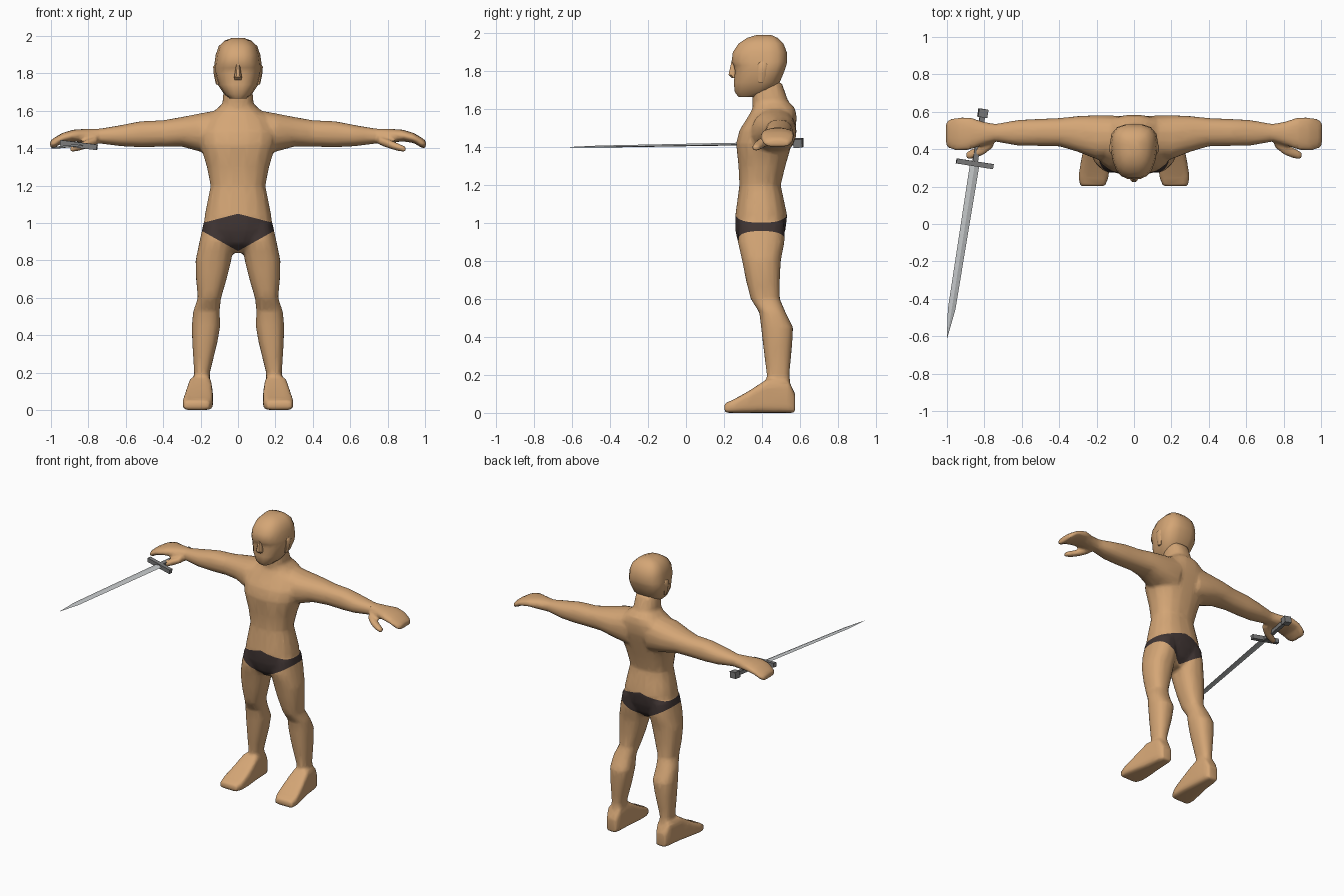
import bpy, bmesh, math
from mathutils import Vector, Matrix

cube = bpy.data.objects.get("Cube")
if cube:
    bpy.data.objects.remove(cube)


def material(name, colour):
    mat = bpy.data.materials.new(name)
    mat.use_nodes = True
    mat.diffuse_color = (*colour, 1)
    shader = next(n for n in mat.node_tree.nodes if n.type == 'BSDF_PRINCIPLED')
    shader.inputs["Base Color"].default_value = (*colour, 1)
    return mat


skin = material("skin", (.66, .38, .18))
cloth = material("dark cloth", (.052, .036, .034))
steel = material("blade steel", (.55, .57, .58))
iron = material("dark iron", (.2, .2, .2))


def loft(bm, axis, rings, sides=16, power=2.4, taper=0):
    """Skin rings (t, a0, a1, b0, b1) strung along an axis, with both ends capped."""
    loops = []
    for t, a0, a1, b0, b1 in rings:
        loop = []
        for i in range(sides):
            angle = math.tau * (i + .5) / sides
            c, s = math.cos(angle), math.sin(angle)
            u = math.copysign(abs(c) ** (2 / power), c)
            v = math.copysign(abs(s) ** (2 / power), s)
            u *= 1 + taper * v
            a = (a0 + a1) / 2 + u * (a1 - a0) / 2
            b = (b0 + b1) / 2 + v * (b1 - b0) / 2
            point = {'x': (t, a, b), 'y': (a, t, b), 'z': (a, b, t)}[axis]
            loop.append(bm.verts.new(point))
        loops.append(loop)
    for low, high in zip(loops, loops[1:]):
        for i in range(sides):
            j = (i + 1) % sides
            bm.faces.new((low[i], low[j], high[j], high[i]))
    bm.faces.new(loops[0][::-1])
    bm.faces.new(loops[-1])


def make_object(name, bm, mats, angle=40):
    bmesh.ops.recalc_face_normals(bm, faces=bm.faces)
    mesh = bpy.data.meshes.new(name)
    bm.to_mesh(mesh)
    bm.free()
    for mat in mats:
        mesh.materials.append(mat)
    obj = bpy.data.objects.new(name, mesh)
    bpy.context.collection.objects.link(obj)
    bpy.ops.object.select_all(action='DESELECT')
    obj.select_set(True)
    bpy.context.view_layer.objects.active = obj
    bpy.ops.object.shade_smooth_by_angle(angle=math.radians(angle))
    return obj


def centred(rings):
    return [(z, -w, w, front, back) for z, w, front, back in rings]


# Torso and neck
bm = bmesh.new()
loft(bm, 'z', centred([
    (.84, .05, .33, .45), (.89, .11, .275, .5), (.96, .185, .258, .525),
    (1.04, .18, .258, .535), (1.2, .148, .28, .5), (1.3, .168, .275, .525),
    (1.42, .205, .262, .56), (1.49, .21, .28, .58), (1.56, .18, .325, .585),
    (1.605, .12, .35, .575), (1.64, .083, .35, .54), (1.74, .077, .34, .505)]))

# Left leg
loft(bm, 'z', [
    (1.0, .03, .185, .28, .52), (.9, .02, .207, .272, .52), (.8, .035, .228, .295, .5),
    (.7, .06, .225, .315, .495), (.6, .09, .215, .34, .495), (.53, .098, .24, .385, .525),
    (.45, .094, .248, .395, .565), (.36, .11, .245, .405, .56), (.2, .15, .235, .425, .545),
    (.08, .15, .24, .43, .56)])

# Left foot
loft(bm, 'y', [
    (.575, .16, .235, 0, .1), (.54, .147, .25, 0, .17), (.43, .14, .265, 0, .18),
    (.33, .132, .285, 0, .115), (.25, .135, .298, 0, .07), (.202, .155, .288, 0, .05)], power=5)

# Left arm and curled hand
loft(bm, 'x', [
    (.08, .36, .58, 1.36, 1.61), (.2, .345, .583, 1.38, 1.588), (.3, .385, .578, 1.408, 1.568),
    (.4, .415, .567, 1.408, 1.55), (.52, .417, .562, 1.405, 1.545), (.62, .418, .557, 1.41, 1.525),
    (.74, .44, .535, 1.425, 1.505), (.8, .425, .545, 1.425, 1.505), (.88, .395, .573, 1.437, 1.5),
    (.94, .39, .573, 1.428, 1.482), (.985, .4, .562, 1.4, 1.455), (1.005, .42, .545, 1.398, 1.44)],
    power=2.3)

# Left thumb
loft(bm, 'x', [
    (.75, .41, .48, 1.42, 1.465), (.8, .37, .44, 1.4, 1.45), (.85, .35, .41, 1.385, 1.43),
    (.9, .345, .385, 1.378, 1.408)], sides=8)

# Fuse the parts into one skin, then thin it out
blank = make_object("body_blank", bm, [skin])
remesh = blank.modifiers.new("fuse", 'REMESH')
remesh.mode = 'VOXEL'
remesh.voxel_size = .011
smooth = blank.modifiers.new("soften", 'SMOOTH')
smooth.factor, smooth.iterations = .5, 5
thin = blank.modifiers.new("thin", 'DECIMATE')
thin.ratio = .14
bpy.context.view_layer.update()
fused = blank.evaluated_get(bpy.context.evaluated_depsgraph_get()).to_mesh()
bm = bmesh.new()
bm.from_mesh(fused)
bpy.data.objects.remove(blank)


def cut(bm, point, normal, clear=False):
    geom = bm.verts[:] + bm.edges[:] + bm.faces[:]
    bmesh.ops.bisect_plane(bm, geom=geom, plane_co=point, plane_no=normal, clear_inner=clear)


# Briefs: cut along slanted waist and leg lines, colour the faces between
waist, waist_slope = 1.05, -.26
hem, hem_slope = .85, .56
cut(bm, (0, 0, 0), (1, 0, 0), clear=True)
cut(bm, (0, 0, waist), (-waist_slope, 0, 1))
cut(bm, (0, 0, hem), (-hem_slope, 0, 1))
for face in bm.faces:
    c = face.calc_center_median()
    inside = hem + hem_slope * c.x < c.z < waist + waist_slope * c.x
    face.material_index = int(inside and c.x < .3)
body = make_object("body", bm, [skin, cloth], angle=60)
mirror = body.modifiers.new("mirror", 'MIRROR')
mirror.merge_threshold = .002

# Head, narrower towards the face
bm = bmesh.new()
loft(bm, 'z', centred([
    (1.665, .04, .275, .38), (1.69, .072, .256, .44), (1.74, .105, .25, .495),
    (1.8, .122, .257, .52), (1.83, .124, .25, .53), (1.85, .122, .238, .535),
    (1.9, .115, .245, .533), (1.945, .1, .275, .515), (1.975, .07, .32, .485),
    (1.99, .03, .37, .45)]), power=2.8, taper=.16)
make_object("head", bm, [skin])

# Nose
bm = bmesh.new()
loft(bm, 'z', centred([
    (1.765, .02, .24, .28), (1.78, .022, .222, .28), (1.85, .01, .238, .28)]), sides=8)
make_object("nose", bm, [skin])

# Ears
bm = bmesh.new()
loft(bm, 'z', [
    (1.74, .1, .118, .38, .41), (1.79, .1, .13, .375, .425), (1.835, .1, .134, .375, .435),
    (1.85, .1, .125, .39, .42)], sides=8)
ears = make_object("ears", bm, [skin])
ears.modifiers.new("mirror", 'MIRROR')

# Sword: built along its own y axis, then laid through the right hand
pommel, tip = Vector((-.807, .6, 1.422)), Vector((-1, -.612, 1.4))
forward = (tip - pommel).normalized()
side = forward.cross(Vector((0, 0, 1))).normalized()
up = side.cross(forward)
pose = Matrix((side, forward, up)).transposed().to_4x4()
pose.translation = pommel
pose = pose @ Matrix.Rotation(math.radians(-7), 4, 'Y')
length = (tip - pommel).length


def sword_box(name, start, end, width, height):
    bm = bmesh.new()
    bmesh.ops.create_cube(bm, size=1)
    bmesh.ops.scale(bm, vec=(width, end - start, height), verts=bm.verts)
    bmesh.ops.translate(bm, vec=(0, (start + end) / 2, 0), verts=bm.verts)
    bm.transform(pose)
    return make_object(name, bm, [iron])


sword_box("pommel", -.015, .03, .05, .045)
sword_box("grip", .02, .29, .028, .024)
sword_box("guard", .268, .295, .2, .03)

# Blade with a diamond section and a long point
bm = bmesh.new()
loft(bm, 'y', [
    (.29, -.03, .03, -.008, .008), (length - .16, -.024, .024, -.006, .006),
    (length, -.001, .001, -.001, .001)], sides=4, power=2)
for vert in bm.verts:
    # turn the square section so that its corners form the edges
    x, z = vert.co.x, vert.co.z
    half = abs(x)
    if x * z > 0:
        vert.co.x, vert.co.z = math.copysign(half * 1.2, x), 0
    else:
        vert.co.x, vert.co.z = 0, z * 1.3
bm.transform(pose)
make_object("blade", bm, [steel], angle=5)
